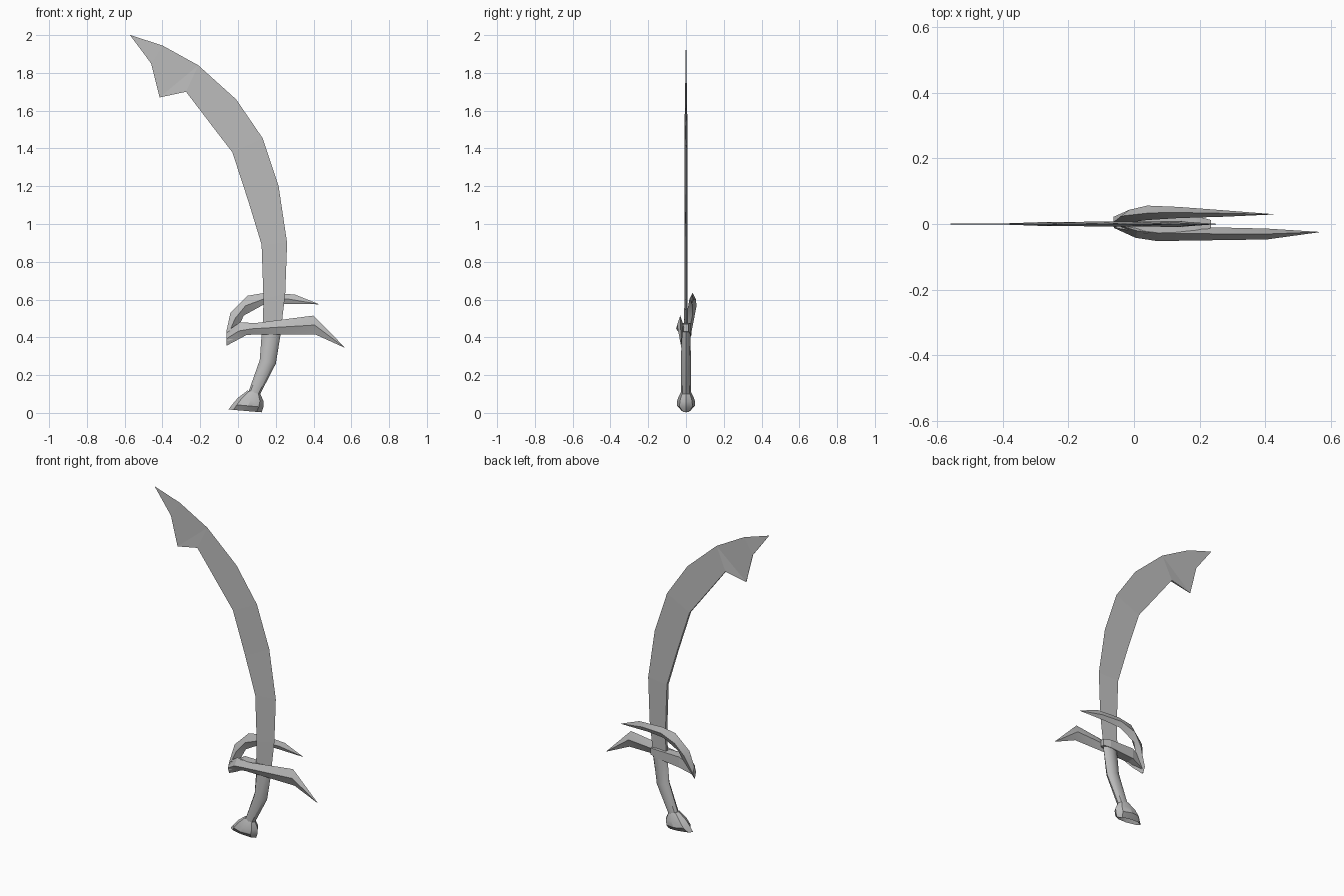
import bpy, bmesh, math
from mathutils import Vector

steel = bpy.data.materials.new("grey steel")
steel.diffuse_color = (0.5, 0.5, 0.5, 1)


def finish(name, bm, angle=0):
    bmesh.ops.remove_doubles(bm, verts=bm.verts, dist=0.0005)
    bmesh.ops.recalc_face_normals(bm, faces=bm.faces)
    me = bpy.data.meshes.new(name)
    bm.to_mesh(me)
    bm.free()
    me.materials.append(steel)
    ob = bpy.data.objects.new(name, me)
    bpy.context.collection.objects.link(ob)
    if angle:
        bpy.ops.object.select_all(action='DESELECT')
        ob.select_set(True)
        bpy.context.view_layer.objects.active = ob
        bpy.ops.object.shade_smooth_by_angle(angle=math.radians(angle))
    return ob


def loft(name, rings, angle=0):
    """Skin a list of equally long rings and cap both ends."""
    bm = bmesh.new()
    loops = [[bm.verts.new(p) for p in r] for r in rings]
    n = len(rings[0])
    for a, b in zip(loops, loops[1:]):
        for i in range(n):
            j = (i + 1) % n
            bm.faces.new((a[i], a[j], b[j], b[i]))
    bm.faces.new(loops[0])
    bm.faces.new(loops[-1][::-1])
    return finish(name, bm, angle)


# Blade: thick inner spine, sharp outer edge (inner x, z, outer x, z, half thickness)
blade = [(0.13, 0.43, 0.225, 0.42, 0.010), (0.135, 0.60, 0.25, 0.63, 0.009),
         (0.125, 0.89, 0.26, 0.90, 0.009), (0.055, 1.12, 0.215, 1.20, 0.008),
         (-0.03, 1.38, 0.13, 1.455, 0.008), (-0.13, 1.51, -0.01, 1.66, 0.007),
         (-0.275, 1.70, -0.21, 1.84, 0.006), (-0.415, 1.67, -0.21, 1.84, 0.001),
         (-0.46, 1.85, -0.40, 1.945, 0.002), (-0.571, 1.999, -0.57, 2.0, 0.0006)]
loft("blade", [[(xi, -t, zi), (xo, 0, zo), (xi, t, zi)] for xi, zi, xo, zo, t in blade])


# Guard prongs: diamond sections (top x, z, bottom x, z, outer y, inner y)
def prong(name, stations):
    rings = []
    for xt, zt, xb, zb, yo, yi in stations:
        xm, zm, ym = (xt + xb) / 2, (zt + zb) / 2, (yo + yi) / 2
        rings.append([(xt, ym, zt), (xm, yo, zm), (xb, ym, zb), (xm, yi, zm)])
    loft(name, rings, 25)


prong("front_prong", [(-0.06, 0.43, -0.062, 0.355, -0.012, 0.015),
                      (0.01, 0.48, 0.0, 0.388, -0.042, 0.0),
                      (0.09, 0.475, 0.05, 0.415, -0.052, -0.006),
                      (0.40, 0.515, 0.41, 0.415, -0.047, -0.014),
                      (0.565, 0.347, 0.564, 0.345, -0.025, -0.024)])
prong("rear_prong", [(-0.062, 0.43, -0.062, 0.355, 0.022, -0.01),
                     (-0.04, 0.53, 0.01, 0.47, 0.043, 0.005),
                     (0.05, 0.62, 0.03, 0.515, 0.056, 0.012),
                     (0.14, 0.635, 0.13, 0.57, 0.052, 0.018),
                     (0.30, 0.627, 0.24, 0.577, 0.042, 0.022),
                     (0.425, 0.577, 0.425, 0.575, 0.030, 0.029)])

# Guard collar tying the prongs to the handle
loft("guard_collar", [[(x, -h, z0), (x, -h, z1), (x, h, z1), (x, h, z0)]
                      for x, h, z0, z1 in [(-0.055, 0.012, 0.38, 0.43),
                                           (0.03, 0.028, 0.41, 0.475),
                                           (0.19, 0.024, 0.425, 0.475),
                                           (0.235, 0.012, 0.43, 0.47)]])


# Grip and pommel: octagonal rings (left x, z, right x, z, half depth)
def tube(name, stations, angle):
    rings = []
    for xl, zl, xr, zr, h in stations:
        l, r = Vector((xl, 0, zl)), Vector((xr, 0, zr))
        rings.append([(l + r) / 2 + (r - l) / 2 * math.cos(a) + Vector((0, h * math.sin(a), 0))
                      for a in (k * math.pi / 4 for k in range(8))])
    loft(name, rings, angle)


tube("grip", [(0.055, 0.11, 0.115, 0.095, 0.027), (0.115, 0.28, 0.20, 0.26, 0.027),
              (0.127, 0.44, 0.228, 0.43, 0.022)], 40)
tube("pommel", [(0.05, 0.118, 0.116, 0.105, 0.026), (0.0, 0.08, 0.136, 0.06, 0.046),
                (-0.03, 0.045, 0.134, 0.03, 0.048), (-0.05, 0.018, 0.125, 0.003, 0.022),
                (0.0, 0.038, 0.10, 0.026, 0.012)], 30)
